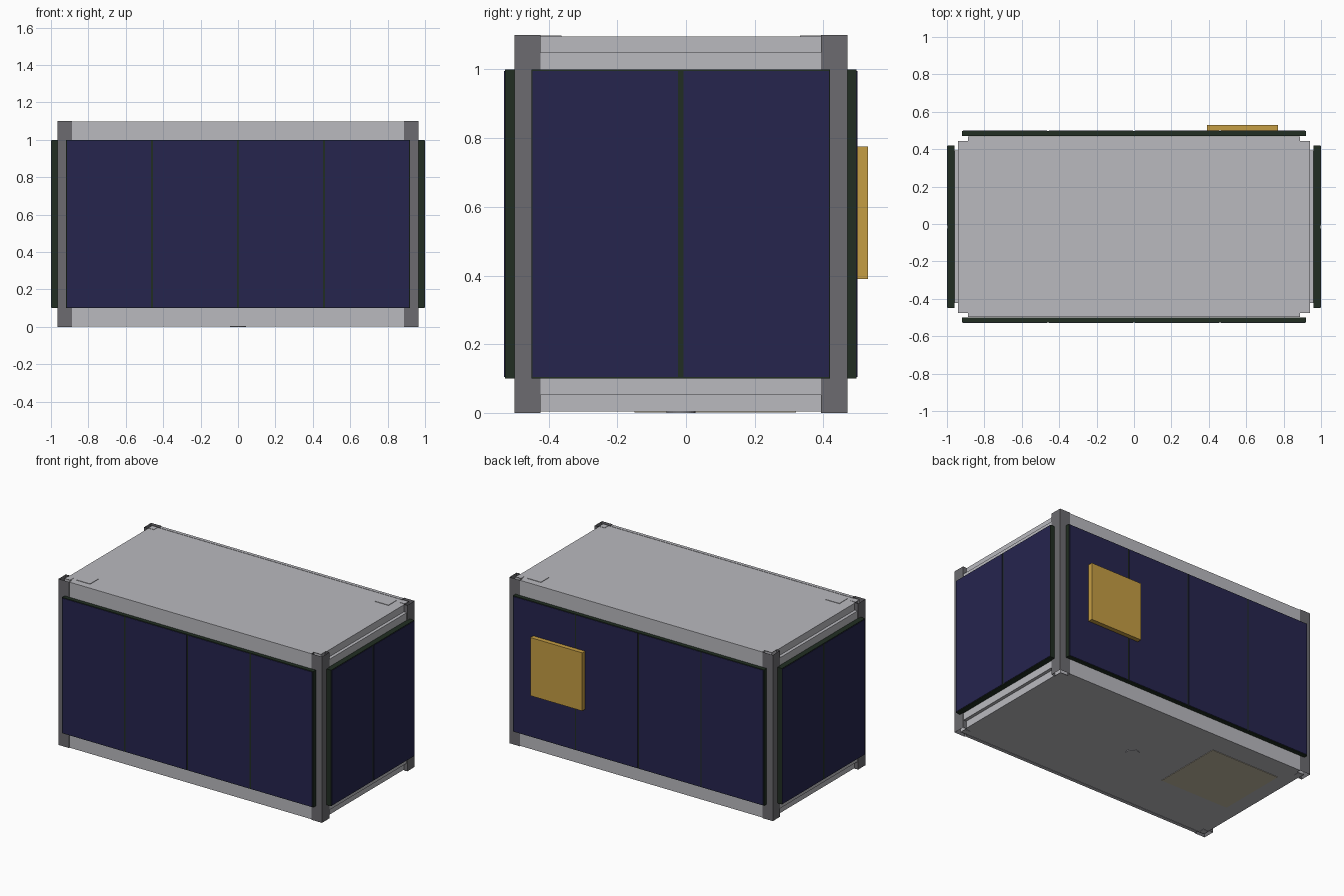
import bpy, bmesh

cube = bpy.data.objects.get("Cube")
if cube:
    bpy.data.objects.remove(cube, do_unlink=True)


def material(name, r, g, b):
    m = bpy.data.materials.new(name)
    m.use_nodes = True
    m.diffuse_color = (r, g, b, 1)
    m.node_tree.nodes["Principled BSDF"].inputs["Base Color"].default_value = (r, g, b, 1)
    return m


ALUMINIUM = material("light aluminium", 0.49, 0.49, 0.52)
RAIL = material("dark rail grey", 0.15, 0.148, 0.16)
BOARD = material("dark green board", 0.015, 0.027, 0.016)
CELL = material("navy solar cell", 0.019, 0.018, 0.076)
GOLD = material("gold", 0.56, 0.34, 0.057)
KHAKI = material("pale khaki", 0.54, 0.49, 0.37)

MID_Y = -0.015            # centre line of the frame
HX, HY = 0.965, 0.485     # half size over the corner rails
WALL = 0.025              # rail thickness
LEG = 0.077               # rail leg width
H = 1.1
CX, CY = HX - WALL, HY - WALL


def finish(bm, name, mat):
    bmesh.ops.recalc_face_normals(bm, faces=bm.faces)
    me = bpy.data.meshes.new(name)
    bm.to_mesh(me)
    bm.free()
    me.materials.append(mat)
    ob = bpy.data.objects.new(name, me)
    bpy.context.collection.objects.link(ob)
    return ob


def box(name, x, y, z, mat):
    """Box from three (low, high) ranges."""
    bm = bmesh.new()
    bmesh.ops.create_cube(bm, size=1)
    for v in bm.verts:
        v.co = [sum(r) / 2 + c * (max(r) - min(r)) for r, c in zip((x, y, z), v.co)]
    return finish(bm, name, mat)


def corner_rail(name, sx, sy):
    """Hollow, open-ended L-section rail."""
    outline = [(HX, HY), (HX - LEG, HY), (HX - LEG, CY),
               (CX, CY), (CX, HY - LEG), (HX, HY - LEG)]
    bm = bmesh.new()
    face = bm.faces.new([bm.verts.new((sx * x, MID_Y + sy * y, 0)) for x, y in outline])
    bmesh.ops.inset_individual(bm, faces=[face], thickness=0.005, use_even_offset=True)
    bmesh.ops.delete(bm, geom=[face], context='FACES_ONLY')
    ext = bmesh.ops.extrude_face_region(bm, geom=bm.faces[:])
    bmesh.ops.translate(bm, vec=(0, 0, H),
                        verts=[g for g in ext["geom"] if isinstance(g, bmesh.types.BMVert)])
    return finish(bm, name, RAIL)


# Main body
box("body", (-CX, CX), (MID_Y - CY, MID_Y + CY), (0.004, H - 0.004), ALUMINIUM)

# Corner rails with small caps beside them
for sx, side in ((1, "left"), (-1, "right")):
    for sy, end in ((-1, "front"), (1, "back")):
        corner_rail(f"{end}_{side}_rail", sx, sy)
        for z, level in ((H - 0.004, "top"), (0.002, "bottom")):
            box(f"{end}_{side}_{level}_cap", (sx * (CX - 0.04), sx * CX),
                (MID_Y + sy * (CY - 0.04), MID_Y + sy * CY), (z, z + 0.002), ALUMINIUM)

# Front and back: skin, board and four cells
Z0, Z1 = 0.1, 1.0
for s, side in ((-1, "front"), (1, "back")):
    def ys(a, b):
        return (MID_Y + s * a, MID_Y + s * b)
    w = HX - LEG
    box(f"{side}_skin", (-w, w), ys(CY, HY - 0.003), (0.002, H - 0.002), ALUMINIUM)
    box(f"{side}_board", (-0.92, 0.92), ys(HY, 0.512), (Z0, Z1), BOARD)
    for i in range(4):
        x = -0.69 + 0.46 * i
        box(f"{side}_cell_{i + 1}", (x - 0.225, x + 0.225), ys(0.512, 0.515),
            (Z0 + 0.004, Z1 - 0.004), CELL)

# Ends: recessed skin, board and two cells
for s, side in ((1, "left"), (-1, "right")):
    e = HY - LEG
    box(f"{side}_skin", (s * CX, s * (HX - 0.004)), (MID_Y - e, MID_Y + e),
        (0.052, 1.05), ALUMINIUM)
    box(f"{side}_board", (s * (HX - 0.004), s * 0.997), (MID_Y - 0.435, MID_Y + 0.435),
        (Z0, Z1), BOARD)
    for sy in (-1, 1):
        box(f"{side}_cell", (s * 0.997, s * 1.0), (MID_Y + sy * 0.008, MID_Y + sy * 0.432),
            (Z0 + 0.004, Z1 - 0.004), CELL)

# Gold antenna plate on the back
box("back_gold_plate", (0.39, 0.77), (0.5, 0.53), (0.39, 0.775), GOLD)

# Roof covers at opposite corners
for s in (1, -1):
    x, y = s * 0.82, MID_Y + s * 0.39
    box("roof_cover", (x - 0.05, x + 0.05), (y - 0.043, y + 0.043),
        (H - 0.004, H - 0.001), ALUMINIUM)

# Underside: khaki window plate and round port
box("underside_plate", (-0.84, -0.34), (-0.15, 0.32), (0.001, 0.004), KHAKI)
bm = bmesh.new()
bmesh.ops.create_cone(bm, cap_ends=True, segments=32, radius1=0.042, radius2=0.042, depth=0.004)
port = finish(bm, "underside_port", ALUMINIUM)
port.location = (0, MID_Y, 0.002)
